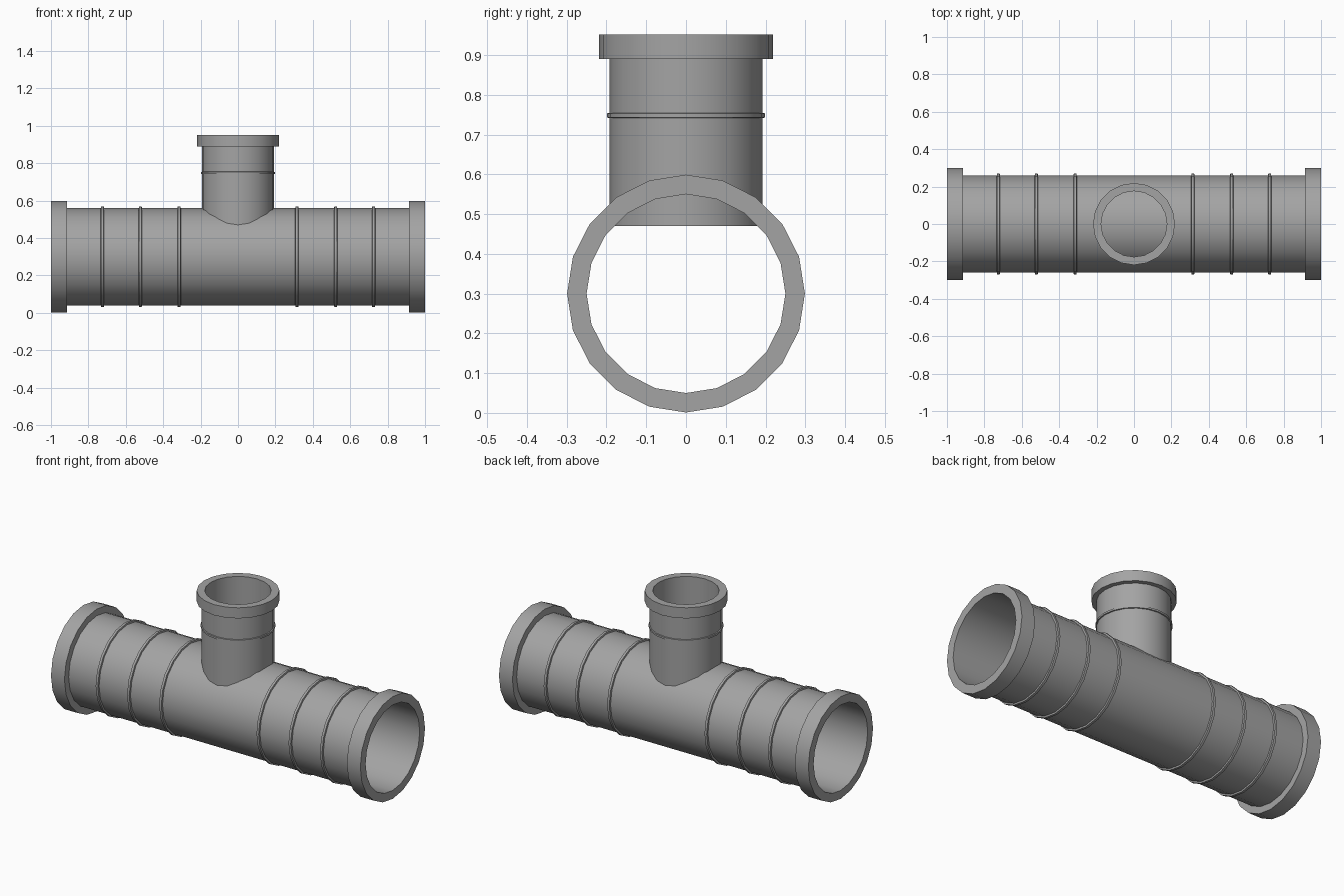
import bpy
import math
from mathutils import Matrix

SIDES = 20
AXIS_Z = 0.30      # height of the main pipe's axis
ALONG_X = Matrix.Translation((0, 0, AXIS_Z)) @ Matrix.Rotation(math.pi / 2, 4, 'Y')
UPRIGHT = Matrix.Identity(4)

cube = bpy.data.objects.get("Cube")
if cube:
    bpy.data.objects.remove(cube, do_unlink=True)

grey = bpy.data.materials.new("grey plastic")
grey.use_nodes = True
colour = (0.37, 0.37, 0.37, 1)
grey.diffuse_color = colour
grey.node_tree.nodes["Principled BSDF"].inputs["Base Color"].default_value = colour


def lathe(name, profile, matrix):
    """Spin a closed (radius, height) profile about the local z axis."""
    verts, faces, n = [], [], len(profile)
    for i in range(SIDES):
        a = 2 * math.pi * i / SIDES
        verts += [(r * math.cos(a), r * math.sin(a), h) for r, h in profile]
    for i in range(SIDES):
        j = (i + 1) % SIDES
        for k in range(n):
            m = (k + 1) % n
            faces.append((i * n + k, j * n + k, j * n + m, i * n + m))
    mesh = bpy.data.meshes.new(name)
    mesh.from_pydata(verts, [], faces)
    mesh.transform(matrix)
    mesh.materials.append(grey)
    obj = bpy.data.objects.new(name, mesh)
    bpy.context.collection.objects.link(obj)
    bpy.ops.object.select_all(action='DESELECT')
    obj.select_set(True)
    bpy.context.view_layer.objects.active = obj
    bpy.ops.object.shade_smooth_by_angle(angle=math.radians(30))
    return obj


def rib(name, inner, outer, h, width, matrix):
    """Thin raised band with slightly sloped flanks."""
    w = width / 2
    lathe(name, [(inner, h - w), (outer, h - w * 0.7),
                 (outer, h + w * 0.7), (inner, h + w)], matrix)


# Main pipe with a socket collar at each end
lathe("main_pipe", [(0.25, -1), (0.299, -1), (0.299, -0.913), (0.26, -0.913),
                    (0.26, 0.913), (0.299, 0.913), (0.299, 1), (0.25, 1)], ALONG_X)

# Raised ribs, mirrored either side of the branch
for side, sign in (("left", 1), ("right", -1)):
    for number, x in enumerate((0.315, 0.522, 0.725), 1):
        rib(f"{side}_rib_{number}", 0.255, 0.269, sign * x, 0.02, ALONG_X)

# Branch pipe with its collar, reaching a little way into the main pipe
lathe("branch_pipe", [(0.176, 0.47), (0.193, 0.47), (0.193, 0.89), (0.219, 0.89),
                      (0.219, 0.952), (0.176, 0.952)], UPRIGHT)
rib("branch_rib", 0.188, 0.199, 0.748, 0.015, UPRIGHT)
